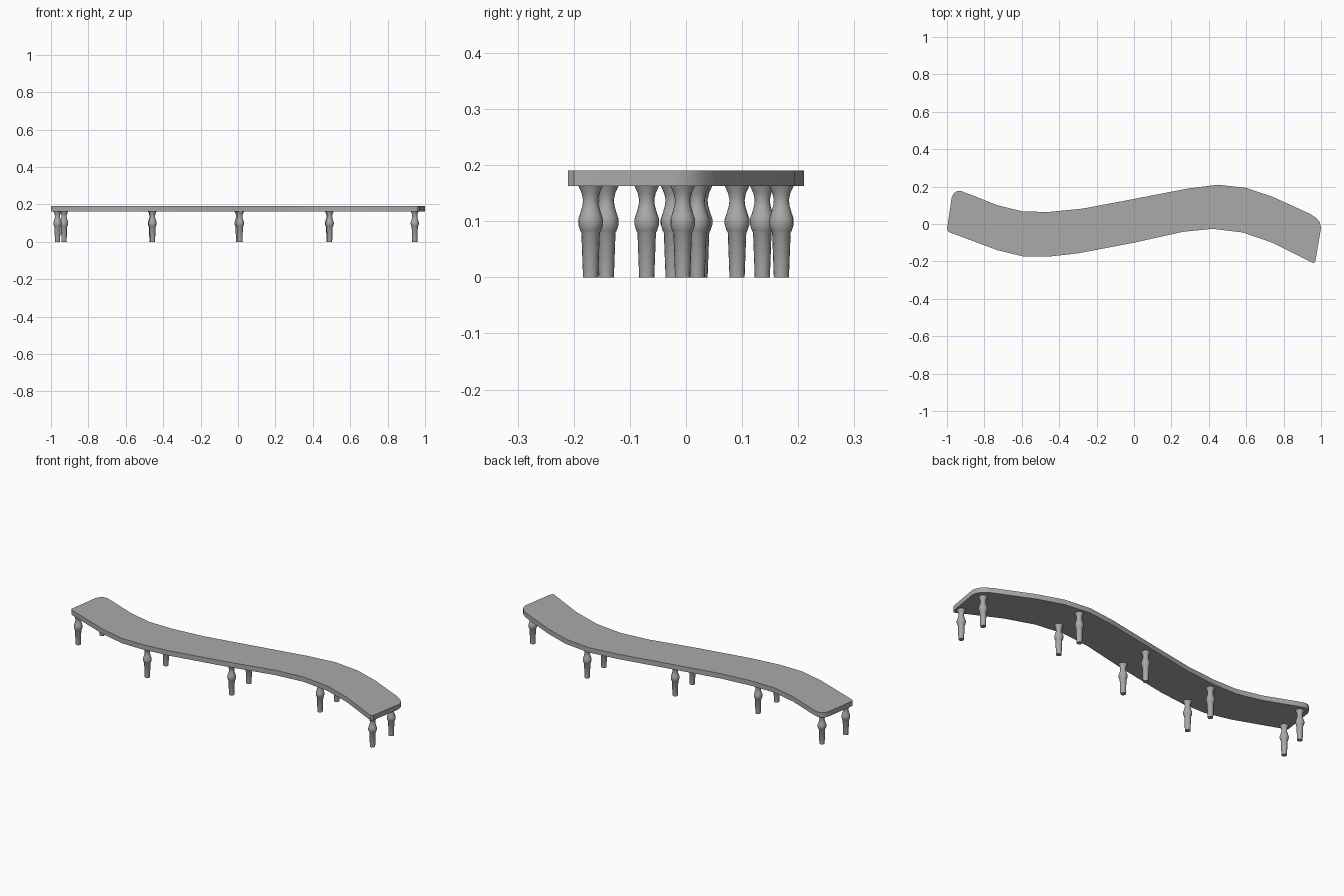
import bpy
import bmesh
import math

cube = bpy.data.objects.get("Cube")
if cube:
    bpy.data.objects.remove(cube)

grey = bpy.data.materials.new("plain grey")
grey.use_nodes = True
colour = (0.4, 0.4, 0.4, 1)
grey.diffuse_color = colour
grey.node_tree.nodes["Principled BSDF"].inputs["Base Color"].default_value = colour


def make_object(name, bm):
    bmesh.ops.recalc_face_normals(bm, faces=bm.faces)
    mesh = bpy.data.meshes.new(name)
    bm.to_mesh(mesh)
    bm.free()
    mesh.materials.append(grey)
    obj = bpy.data.objects.new(name, mesh)
    bpy.context.collection.objects.link(obj)
    bpy.ops.object.select_all(action="DESELECT")
    obj.select_set(True)
    bpy.context.view_layer.objects.active = obj
    bpy.ops.object.shade_smooth_by_angle(angle=math.radians(35))
    return obj


# Wavy bench top: back edge left to right, then front edge right to left
SEAT_BOTTOM, SEAT_TOP, CHAMFER = 0.163, 0.19, 0.008
back_edge = [(-0.975, 0.14), (-0.965, 0.163), (-0.948, 0.175), (-0.925, 0.176),
             (-0.86, 0.152), (-0.73, 0.1), (-0.59, 0.066), (-0.45, 0.065),
             (-0.27, 0.083), (0, 0.134), (0.29, 0.19), (0.45, 0.21),
             (0.6, 0.193), (0.74, 0.146), (0.94, 0.055), (0.975, 0.032),
             (0.993, 0.01), (1, -0.02)]
front_edge = [(0.97, -0.2), (0.96, -0.21), (0.74, -0.1), (0.58, -0.045),
              (0.42, -0.026), (0.26, -0.042), (0, -0.1), (-0.3, -0.157),
              (-0.46, -0.175), (-0.59, -0.174), (-0.73, -0.14),
              (-0.99, -0.043), (-1, -0.03)]

bm = bmesh.new()
outline = [bm.verts.new((x, y, SEAT_BOTTOM)) for x, y in back_edge + front_edge]
base = bm.faces.new(outline)
raised = bmesh.ops.extrude_face_region(bm, geom=[base])["geom"]
for v in raised:
    if isinstance(v, bmesh.types.BMVert):
        v.co.z = SEAT_TOP
bm.normal_update()
rim = [e for e in bm.edges if all(v.co.z == SEAT_TOP for v in e.verts)]
bmesh.ops.bevel(bm, geom=rim, offset=CHAMFER, segments=1, affect="EDGES",
                clamp_overlap=True)
make_object("bench_top", bm)

# Turned leg: (radius, height) profile spun round its own axis
LEG_PROFILE = [(0.0135, 0), (0.0165, 0.08), (0.0185, 0.083), (0.022, 0.094),
               (0.022, 0.104), (0.0185, 0.114), (0.0145, 0.128),
               (0.0135, 0.138), (0.016, 0.15), (0.022, SEAT_BOTTOM)]
SIDES = 16


def make_leg(name, x, y):
    bm = bmesh.new()
    rings = []
    for radius, z in LEG_PROFILE:
        angles = [math.tau * i / SIDES for i in range(SIDES)]
        rings.append([bm.verts.new((radius * math.cos(a), radius * math.sin(a), z))
                      for a in angles])
    for low, high in zip(rings, rings[1:]):
        for i in range(SIDES):
            j = (i + 1) % SIDES
            bm.faces.new((low[i], low[j], high[j], high[i]))
    bm.faces.new(rings[0])
    bm.faces.new(rings[-1])
    make_object(name, bm).location = (x, y, 0)


# Five pairs of legs following the curve
front_legs = [(-0.965, -0.023), (-0.457, -0.142), (0.01, -0.07),
              (0.49, 0.02), (0.945, -0.17)]
back_legs = [(-0.93, 0.136), (-0.46, 0.025), (0.003, 0.091),
             (0.487, 0.17), (0.945, -0.006)]
for side, spots in (("front", front_legs), ("back", back_legs)):
    for number, (x, y) in enumerate(spots, 1):
        make_leg(f"{side}_leg_{number}", x, y)
